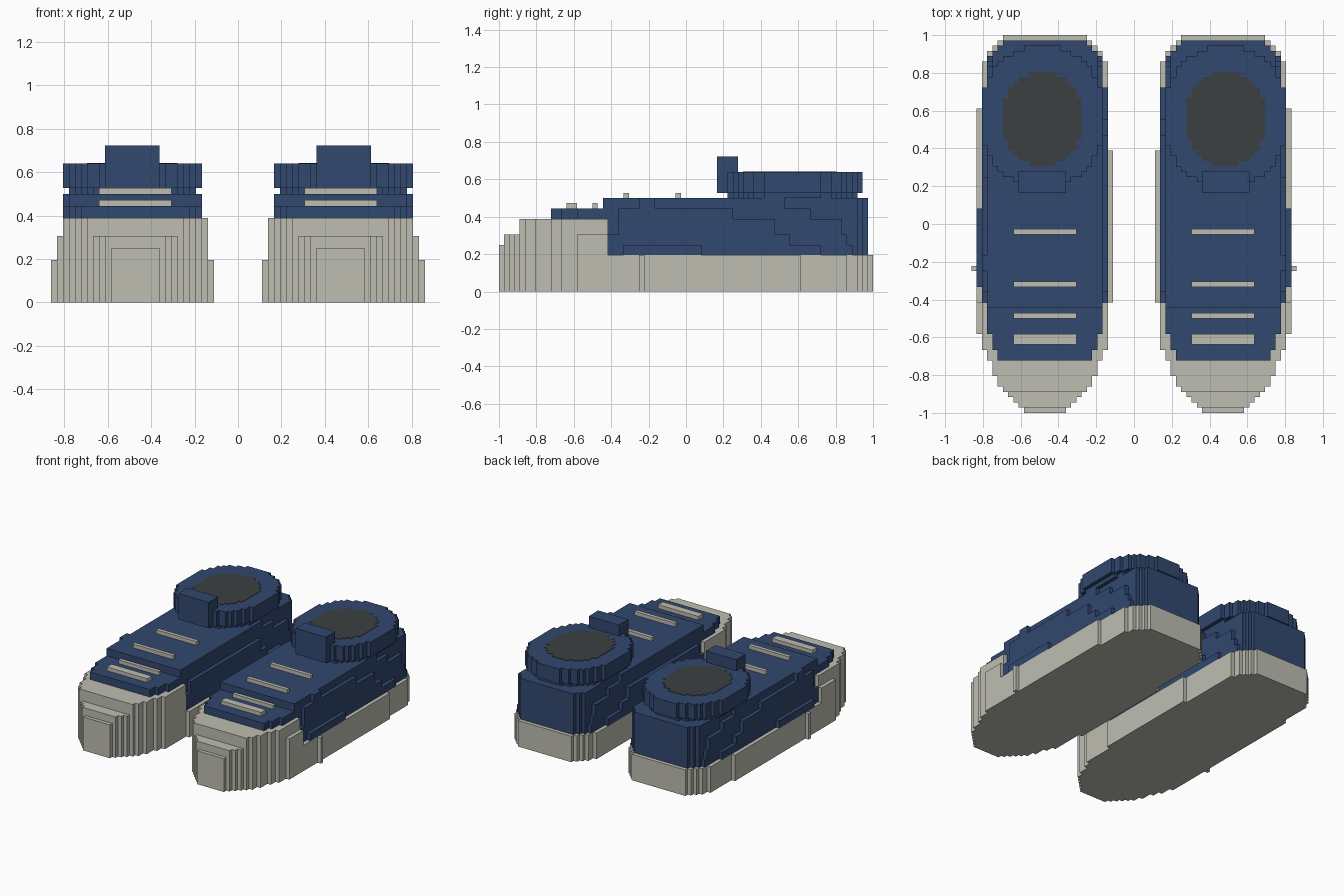
import bpy, bmesh, math

cube = bpy.data.objects.get("Cube")
if cube:
    bpy.data.objects.remove(cube)

U = 1 / 36          # size of one block
MID = 17            # centre line of one shoe, in blocks


def material(name, rgb):
    m = bpy.data.materials.new(name)
    m.use_nodes = True
    m.diffuse_color = (*rgb, 1)
    m.node_tree.nodes["Principled BSDF"].inputs["Base Color"].default_value = (*rgb, 1)
    return m


CREAM = material("cream rubber", (0.52, 0.515, 0.445))
BLUE = material("navy fabric", (0.032, 0.065, 0.162))
DARK = material("dark lining", (0.045, 0.051, 0.051))


def slab(name, mat, z0, z1, y0, y1, row):
    """Extrude a stepped outline; row(y) gives the left and right edge of a block row."""
    left, right = [], []
    for y in range(y0, y1):
        a, b = row(y)
        if left and left[-1][0] == a and right[-1][0] == b:
            left[-1], right[-1] = (a, y + 1), (b, y + 1)
        else:
            left += [(a, y), (a, y + 1)]
            right += [(b, y), (b, y + 1)]
    outline = []
    for p in right + left[::-1]:
        if not outline or outline[-1] != p:
            outline.append(p)
    bm = bmesh.new()
    face = bm.faces.new([bm.verts.new((x * U, y * U, z0 * U)) for x, y in outline])
    top = bmesh.ops.extrude_face_region(bm, geom=[face])["geom"]
    bmesh.ops.translate(bm, vec=(0, 0, (z1 - z0) * U),
                        verts=[v for v in top if isinstance(v, bmesh.types.BMVert)])
    bmesh.ops.recalc_face_normals(bm, faces=bm.faces)
    mesh = bpy.data.meshes.new(name)
    bm.to_mesh(mesh)
    bm.free()
    mesh.materials.append(mat)
    obj = bpy.data.objects.new(name, mesh)
    bpy.context.collection.objects.link(obj)
    obj.modifiers.new("other_shoe", "MIRROR").use_axis[0] = True
    return obj


def box(name, mat, x0, x1, y0, y1, z0, z1):
    return slab(name, mat, z0, z1, y0, y1, lambda y: (x0, x1))


def ellipse(name, mat, z0, z1, y0, y1, half):
    mid, rad = (y0 + y1) / 2, (y1 - y0) / 2

    def row(y):
        w = half * math.sqrt(1 - ((y + 0.5 - mid) / rad) ** 2)
        w = min(half, math.floor(w + 0.5) + 0.5)
        return MID + 0.5 - w, MID + 0.5 + w
    return slab(name, mat, z0, z1, y0, y1, row)


# Half width of the sole: rows where it grows at the toe and shrinks at the heel
TOE = {-36: 4, -35: 5, -34: 6, -33: 7, -32: 8, -31: 9, -29: 10, -26: 11, -24: 12, -21: 13}
HEEL = {36: 8, 35: 9, 34: 10, 33: 11, 31: 12}


def sole_width(y):
    toe = max(w for start, w in TOE.items() if start <= y)
    heel = min([w for end, w in HEEL.items() if y < end and y >= 22] or [13])
    for end in sorted(HEEL):
        if y < end:
            heel = HEEL[end] if y >= 22 else 13
            break
    return min(toe, heel)


def sole_row(y):
    w = sole_width(y)
    return MID - (w if -15 <= y < 14 else min(w, 12)), MID + w


# Sole with the small outer rib
slab("sole", CREAM, 0, 7, -36, 36, sole_row)
box("sole_rib", CREAM, 30, 31, -9, -8, 0, 7)

# Toe cap, stepping back as it rises
for z0, z1, front, limit in ((7, 9, -36, 13), (9, 11, -35, 13), (11, 14, -32, 12)):
    slab("toe_cap", CREAM, z0, z1, front, -15,
         lambda y: (MID - min(sole_width(y), 12), MID + min(sole_width(y), limit)))

# Fabric upper: layers with a shrinking wide zone (wide0..wide1) and heel start
for z0, z1, front, wide0, wide1, heel in (
        (7, 9, -15, -15, 26, 32), (9, 11, -15, -15, 20, 31), (11, 14, -15, -13, 17, 30),
        (14, 16, -26, -13, 9, 24), (16, 18, -16, -9, -6, 19)):

    def upper_row(y):
        w = sole_width(y) - 2 if y < front + 8 and front < -20 else sole_width(min(y + 1, 35))
        w = min(w, 12 if wide0 <= y < wide1 else 11 if y < heel else 10)
        inner = min(w, 12 if z1 < 15 else 11)
        return MID - max(inner, min(w, 11)), MID + w
    slab("upper", BLUE, z0, z1, front, 35, upper_row)
box("side_panel", BLUE, 29, 30, -12, 3, 7, 9)

# Ankle collar, opening and tongue tab
ellipse("collar_neck", BLUE, 18, 19, 8, 33, 10.5)
ellipse("collar", BLUE, 19, 23, 7, 34, 11.5)
ellipse("foot_opening", DARK, 22.9, 23.1, 11, 29, 7.5)
box("tongue_tab", BLUE, 13, 22, 6, 10, 19, 26)

# Laces
for y0, y1, z in ((-23, -21, 16), (-18, -17, 16), (-12, -11, 18), (-2, -1, 18)):
    box("lace", CREAM, 11, 23, y0, y1, z, z + 1)
